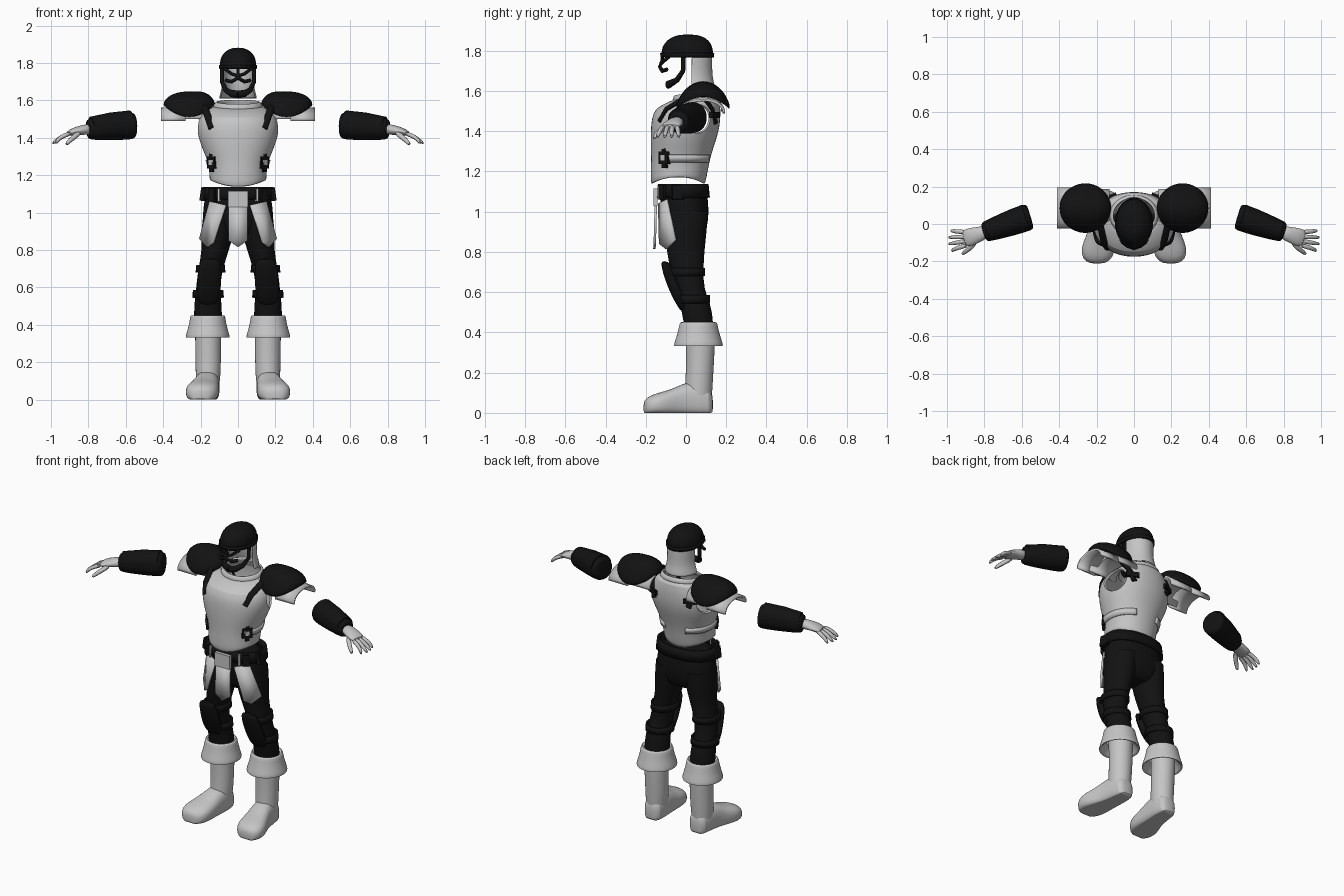
import bpy, bmesh, math
from mathutils import Vector, Euler


def material(name, v):
    m = bpy.data.materials.new(name)
    m.diffuse_color = (v, v, v, 1)
    return m


LIGHT = material("light_grey", 0.56)
BLACK = material("black", 0.006)


def finish(name, bm, mat, mirror=False, solid=0, sub=0):
    bmesh.ops.recalc_face_normals(bm, faces=bm.faces[:])
    me = bpy.data.meshes.new(name)
    bm.to_mesh(me)
    bm.free()
    ob = bpy.data.objects.new(name, me)
    bpy.context.collection.objects.link(ob)
    me.materials.append(mat)
    if mirror:
        ob.modifiers.new("mirror", 'MIRROR').use_mirror_merge = False
    if solid:
        s = ob.modifiers.new("thickness", 'SOLIDIFY')
        s.thickness, s.offset = solid, 0
    if sub:
        s = ob.modifiers.new("smooth", 'SUBSURF')
        s.levels = s.render_levels = sub
    return ob


def skin(bm, rings, closed=True, caps=""):
    """Join rings of points with quads, optionally capping the start (s) and end (e)."""
    vs = [[bm.verts.new(p) for p in r] for r in rings]
    n = len(vs[0])
    for a, b in zip(vs, vs[1:]):
        for i in range(n if closed else n - 1):
            j = (i + 1) % n
            bm.faces.new((a[i], a[j], b[j], b[i]))
    if "s" in caps:
        bm.faces.new(vs[0])
    if "e" in caps:
        bm.faces.new(vs[-1])


def loft(name, rows, mat, axis="z", n=24, arc=None, caps="", p=1.0, fn=None, **kw):
    """Rows are (position on axis, centre u, centre v, radius u, radius v)."""
    a0, a1 = [math.radians(a) for a in (arc or (0, 360))]
    rings = []
    for t, cu, cv, ru, rv in rows:
        ring = []
        for i in range(n):
            a = a0 + (a1 - a0) * i / ((n - 1) if arc else n)
            c, s = math.cos(a), math.sin(a)
            u = cu + ru * math.copysign(abs(c) ** p, c)
            v = cv + rv * math.copysign(abs(s) ** p, s)
            co = Vector({"z": (u, v, t), "y": (u, t, v), "x": (t, u, v)}[axis])
            ring.append(fn(co) if fn else co)
        rings.append(ring)
    bm = bmesh.new()
    skin(bm, rings, arc is None, caps)
    return finish(name, bm, mat, **kw)


def tube(name, pts, radii, mat, up=(0, 0, 1), n=10, **kw):
    """Sweep an ellipse along points; radii are (across, along up)."""
    pts, rings = [Vector(q) for q in pts], []
    for i, q in enumerate(pts):
        t = (pts[min(i + 1, len(pts) - 1)] - pts[max(i - 1, 0)]).normalized()
        s = t.cross(Vector(up)).normalized()
        w = s.cross(t)
        r = radii[i] if isinstance(radii, list) else radii
        rings.append([q + s * r[0] * math.cos(k * math.tau / n) + w * r[1] * math.sin(k * math.tau / n)
                      for k in range(n)])
    bm = bmesh.new()
    skin(bm, rings, True, "se")
    return finish(name, bm, mat, **kw)


def box(name, centre, size, mat, rot=(0, 0, 0), mirror=True):
    bm = bmesh.new()
    bmesh.ops.create_cube(bm, size=1)
    m = Euler([math.radians(a) for a in rot]).to_matrix()
    for v in bm.verts:
        v.co = Vector(centre) + m @ (v.co * Vector(size))
    return finish(name, bm, mat, mirror)


def plate(name, pts, mat, mirror=False):
    bm = bmesh.new()
    bm.faces.new([bm.verts.new(q) for q in pts])
    return finish(name, bm, mat, mirror, solid=0.012)


# Boots: foot, shaft, folded cuff
def flat_sole(co):
    co.z = max(co.z, 0.0)
    return co


foot = [(.135, .16, .03, .08), (.12, .16, .058, .13), (.05, .162, .066, .16), (-.02, .17, .07, .145),
        (-.07, .18, .08, .118), (-.12, .19, .09, .105), (-.17, .195, .086, .09), (-.2, .197, .062, .072),
        (-.212, .198, .03, .05)]
loft("boot_foot", [(y, cx, h * .42, w, h * .58) for y, cx, w, h in foot], LIGHT, "y", caps="se", p=.8,
     fn=flat_sole, mirror=True, sub=1)
loft("boot_shaft", [(.42, .16, .07, .07, .072), (.33, .16, .072, .07, .073), (.2, .159, .068, .068, .068),
                    (.13, .16, .063, .067, .07), (.05, .162, .06, .06, .066)], LIGHT, mirror=True, sub=1)
loft("boot_cuff", [(.44, .162, .062, .07, .07), (.455, .162, .062, .088, .088), (.445, .162, .062, .095, .095),
                   (.40, .162, .062, .1, .103), (.345, .162, .062, .118, .122), (.33, .162, .062, .119, .124),
                   (.332, .162, .062, .108, .112), (.38, .162, .065, .075, .077)], LIGHT, mirror=True, sub=1)

# Trousers
loft("hips", [(1.135, 0, -.012, .155, .11), (1.08, 0, -.012, .178, .12), (1.02, 0, -.007, .188, .12),
              (.96, 0, -.003, .19, .115), (.9, 0, 0, .175, .1), (.86, 0, 0, .11, .07)],
     BLACK, caps="se", sub=1, p=.9)
loft("trouser_leg", [(1.0, .1, -.005, .085, .115), (.9, .108, -.003, .09, .107), (.8, .12, -.002, .072, .093),
                     (.7, .147, .005, .066, .082), (.62, .158, .02, .064, .07), (.56, .16, .04, .068, .074),
                     (.5, .161, .055, .074, .076), (.44, .16, .062, .075, .073)], BLACK, mirror=True, sub=1)
loft("knee_pad", [(.755, .148, -.108, .035, .012), (.735, .148, -.098, .06, .028), (.66, .152, -.07, .066, .036),
                  (.58, .158, -.038, .068, .034), (.53, .158, -.015, .06, .028), (.505, .158, -.012, .03, .015)],
     BLACK, n=12, caps="se", mirror=True, sub=1)
for z, cx, cy, rx, ry in [(.7, .147, .002, .071, .088), (.565, .16, .035, .076, .08)]:
    loft("knee_strap", [(z + .02, cx, cy, rx, ry), (z - .02, cx, cy, rx + .004, ry)], BLACK,
         mirror=True, solid=.01)

# Belt with clips and pouches
loft("belt", [(1.137, 0, -.014, .184, .12), (1.07, 0, -.014, .192, .127)], BLACK, n=40, p=.9, solid=.012)
box("belt_buckle", (0, -.152, 1.072), (.105, .02, .085), LIGHT, mirror=False)
box("belt_clip", (.1, -.125, 1.095), (.012, .03, .07), LIGHT, (0, 0, 20))
box("front_pouch", (.132, -.108, 1.095), (.04, .04, .07), BLACK, (0, 0, 35))
box("side_pouch", (.182, -.04, 1.097), (.03, .06, .07), BLACK, (0, -8, 10))

# Hanging skirt plates
plate("centre_tabard", [(-.05, -.15, 1.04), (.05, -.15, 1.04), (.05, -.155, .85), (0, -.157, .815),
                        (-.05, -.155, .85)], LIGHT)
plate("side_tasset", [(.065, -.135, 1.04), (.15, -.095, 1.06), (.205, -.052, .86), (.163, -.098, .815),
                      (.13, -.13, .84)], LIGHT, True)


# Breastplate with raised side hem and armholes
def hem(co):
    k = abs(co.x) / .145
    if co.z < 1.15:
        co.z += .035 * min(k, 1) ** 2
    if co.z > 1.54:
        co.z += .12 * (co.y - .03)
    return co


torso = loft("breastplate", [(1.135, 0, -.04, .147, .13), (1.2, 0, -.034, .146, .136), (1.26, 0, -.027, .15, .14),
                             (1.33, 0, -.018, .18, .152), (1.4, 0, -.006, .207, .164), (1.46, 0, 0, .215, .166),
                             (1.51, 0, .008, .2, .158), (1.548, 0, .03, .165, .132), (1.565, 0, .045, .118, .1)],
             LIGHT, n=32, p=.94, fn=hem, solid=.012, sub=1)
bm = bmesh.new()
bmesh.ops.create_uvsphere(bm, u_segments=32, v_segments=16, radius=1)
for v in bm.verts:
    v.co = Vector((.235 + v.co.x * .1, .068 + v.co.y * .085, 1.465 + v.co.z * .085))
cutter = finish("armhole_cutter", bm, LIGHT, True)
cutter.hide_render = True
cutter.hide_set(True)
cut = torso.modifiers.new("armholes", 'BOOLEAN')
cut.operation, cut.object, cut.solver = 'DIFFERENCE', cutter, 'EXACT'
loft("collar", [(1.558, 0, .045, .128, .108), (1.575, 0, .045, .125, .106), (1.59, 0, .045, .112, .096)],
     LIGHT, fn=hem, solid=.012, sub=1)

# Straps and buckles on the breastplate
tube("front_strap", [(.14, -.132, 1.45), (.16, -.098, 1.51), (.18, -.01, 1.565)], (.019, .011), BLACK,
     up=(0, -1, 0), mirror=True)
tube("back_strap", [(.16, .085, 1.575), (.14, .13, 1.51), (.12, .148, 1.44)], (.019, .011), BLACK,
     up=(0, 1, 0), mirror=True)
box("back_strap_cross", (.13, .142, 1.48), (.08, .022, .03), BLACK, (0, 0, -25))
loft("side_band", [(1.283, 0, -.025, .168, .153), (1.247, 0, -.027, .158, .149)], LIGHT, arc=(-40, 65),
     p=.94, mirror=True, solid=.012)
box("side_buckle", (.138, -.107, 1.268), (.062, .022, .062), BLACK, (0, 0, 48))
box("side_buckle_strap", (.138, -.105, 1.268), (.026, .022, .1), BLACK, (0, 0, 48))
box("side_buckle_plate", (.1465, -.1145, 1.268), (.026, .006, .026), LIGHT, (0, 0, 48))


# Shoulder armour: saddle-rimmed dome above arched plates
def saddle(co):
    dx, dy = (co.x - .26) / .135, (co.y - .085) / .13
    co.z += .03 * (dx * dx - dy * dy)
    return co


loft("shoulder_dome", [(1.54, .26, .085, .136, .131), (1.575, .26, .085, .128, .123), (1.61, .257, .085, .1, .097),
                       (1.632, .253, .085, .065, .063), (1.642, .25, .085, .025, .025)], BLACK, n=28, caps="e",
     fn=saddle, mirror=True, solid=.012, sub=1)
for x0, x1, r, z in [(.13, .33, .096, 1.505), (.28, .412, .104, 1.495)]:
    loft("shoulder_arch", [(x0, .085, z, r, .07), (x1, .085, z, r, .06)], LIGHT, "x", n=16, arc=(-5, 185),
         mirror=True, solid=.012)

# Forearm bracers
tube("bracer", [(.553, .042, 1.465), (.56, .04, 1.465), (.64, .012, 1.46), (.72, -.016, 1.452),
                (.795, -.042, 1.446), (.805, -.045, 1.445)],
     [(.06, .062), (.074, .075), (.072, .073), (.064, .066), (.056, .058), (.046, .047)], BLACK, n=20,
     mirror=True, sub=1)
tube("bracer_guard", [(.575, .035, 1.474), (.68, -.002, 1.467), (.785, -.039, 1.458)],
     [(.072, .072), (.067, .068), (.054, .055)], BLACK, n=20, mirror=True)

# Hands
tube("palm", [(.785, -.04, 1.446), (.83, -.055, 1.443), (.875, -.07, 1.433), (.915, -.08, 1.42)],
     [(.034, .032), (.042, .027), (.05, .022), (.047, .013)], LIGHT, n=14, mirror=True, sub=1)
for y0, x1, y1 in [(-.045, .98, -.035), (-.068, .995, -.072), (-.09, .995, -.108), (-.112, .975, -.146)]:
    tube("finger", [(.89, y0, 1.425), (.93, y0 * .65 + y1 * .35, 1.413), (.965, y0 * .3 + y1 * .7, 1.39),
                    (x1, y1, 1.367)], [(.014, .013), (.013, .013), (.012, .012), (.007, .007)], LIGHT,
         n=8, mirror=True, sub=1)
tube("thumb", [(.845, -.09, 1.43), (.875, -.128, 1.405), (.905, -.15, 1.38), (.92, -.162, 1.362)],
     [(.017, .016), (.015, .015), (.013, .013), (.008, .008)], LIGHT, n=8, mirror=True, sub=1)

# Helmet and neck guard
loft("helmet", [(1.768, 0, .006, .09, .122), (1.8, 0, .006, .094, .126), (1.835, 0, .008, .086, .114),
                (1.862, 0, .01, .062, .085), (1.877, 0, .01, .028, .04)], BLACK, caps="e", solid=.01, sub=1)
loft("helmet_brim", [(1.79, 0, .006, .097, .13), (1.768, 0, .006, .095, .127)], BLACK, n=32, solid=.01)
loft("neck_guard", [(1.79, 0, .035, .085, .09), (1.72, 0, .035, .08, .09), (1.67, 0, .035, .081, .092),
                    (1.63, 0, .035, .092, .102), (1.61, 0, .035, .098, .106)], LIGHT, arc=(-5, 185),
     solid=.01, sub=1)

# Face guard: cheek straps, chin, nose bar, brow and lower bars
tube("cheek_strap", [(.086, -.012, 1.78), (.086, -.015, 1.7), (.065, -.045, 1.655), (.035, -.078, 1.637),
                     (0, -.088, 1.632)], [(.011, .012), (.011, .012), (.014, .014), (.019, .016), (.021, .016)],
     BLACK, up=(0, 1, 0), mirror=True)
tube("nose_bar", [(0, -.115, 1.78), (0, -.12, 1.75), (0, -.133, 1.715)], (.009, .008), BLACK, up=(0, 1, 0))
tube("brow_bar", [(0, -.128, 1.73), (.035, -.118, 1.742), (.072, -.085, 1.77)], (.007, .009), BLACK, mirror=True)
tube("lower_bar", [(0, -.13, 1.72), (.035, -.118, 1.7), (.066, -.095, 1.707)], (.009, .01), BLACK, mirror=True)

# Smooth shading with crisp edges
for ob in bpy.context.scene.objects:
    if ob is not cutter:
        ob.select_set(True)
bpy.context.view_layer.objects.active = torso
bpy.ops.object.shade_smooth_by_angle(angle=math.radians(40))
